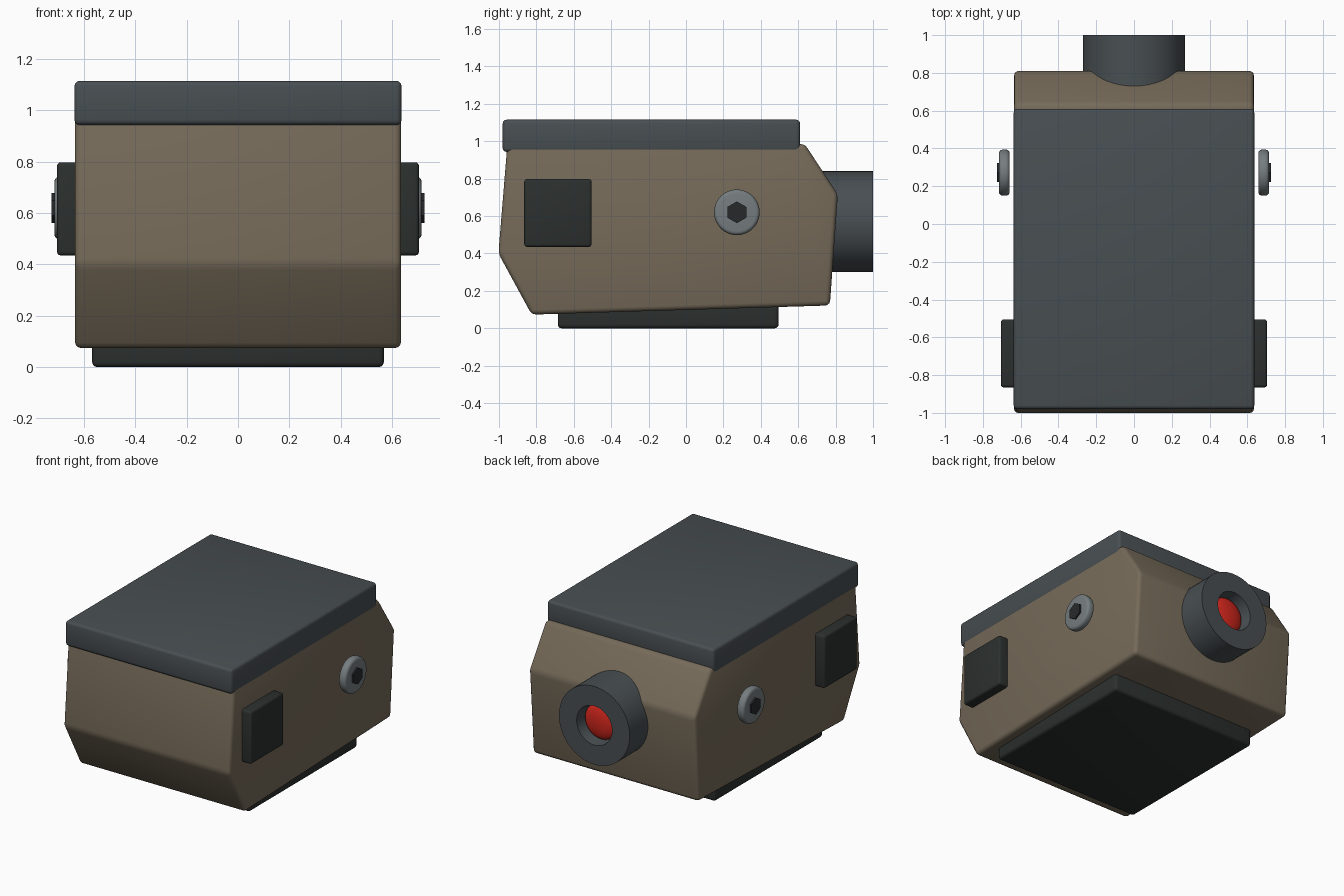
import bpy, bmesh, math
from mathutils import Matrix, Vector

if "Cube" in bpy.data.objects:
    bpy.data.objects.remove(bpy.data.objects["Cube"])


def material(name, r, g, b):
    m = bpy.data.materials.new(name)
    m.diffuse_color = (r, g, b, 1)
    m.use_nodes = True
    m.node_tree.nodes["Principled BSDF"].inputs["Base Color"].default_value = m.diffuse_color
    return m


TAN = material("tan_paint", 0.18, 0.145, 0.10)
SLATE = material("slate", 0.065, 0.077, 0.085)
BLACK = material("black_rubber", 0.024, 0.029, 0.027)
STEEL = material("steel", 0.18, 0.205, 0.215)
SOCKET = material("socket_dark", 0.02, 0.022, 0.024)
RED = material("red_glass", 0.65, 0.02, 0.012)


def finish(bm, name, mat, bevel=0.0):
    """Bevel, clean up, link and shade a part."""
    if bevel:
        bmesh.ops.bevel(bm, geom=bm.edges[:], offset=bevel, segments=3,
                        profile=0.5, affect='EDGES', clamp_overlap=True)
    bmesh.ops.recalc_face_normals(bm, faces=bm.faces[:])
    mesh = bpy.data.meshes.new(name)
    bm.to_mesh(mesh)
    bm.free()
    mesh.materials.append(mat)
    ob = bpy.data.objects.new(name, mesh)
    bpy.context.collection.objects.link(ob)
    bpy.ops.object.select_all(action='DESELECT')
    ob.select_set(True)
    bpy.context.view_layer.objects.active = ob
    bpy.ops.object.shade_smooth_by_angle(angle=math.radians(35))
    return ob


def box(name, mat, lo, hi, bevel):
    lo, hi = Vector(lo), Vector(hi)
    bm = bmesh.new()
    bmesh.ops.create_cube(bm, size=1, matrix=Matrix.Translation((lo + hi) / 2)
                          @ Matrix.Diagonal((*(hi - lo), 1)))
    return finish(bm, name, mat, bevel)


def lathe(name, mat, profile, center, steps=48, turn=0.0):
    """Spin (radius, depth) points round the y axis, then turn about z."""
    bm = bmesh.new()
    vs = [bm.verts.new((0, d, r)) for r, d in profile]
    es = [bm.edges.new(p) for p in zip(vs, vs[1:])]
    bmesh.ops.spin(bm, geom=vs + es, cent=(0, 0, 0), axis=(0, 1, 0),
                   angle=math.tau, steps=steps)
    bmesh.ops.remove_doubles(bm, verts=bm.verts[:], dist=1e-5)
    bm.transform(Matrix.Translation(center) @ Matrix.Rotation(turn, 4, 'Z'))
    return finish(bm, name, mat)


# Main housing: side profile (y, z) extruded across x
profile = [(-0.955, 0.985), (-1.003, 0.40), (-0.825, 0.073),
           (0.769, 0.122), (0.812, 0.715), (0.635, 0.985)]
bm = bmesh.new()
face = bm.faces.new([bm.verts.new((-0.635, y, z)) for y, z in profile])
ext = bmesh.ops.extrude_face_region(bm, geom=[face], use_keep_orig=True)
bmesh.ops.translate(bm, vec=(1.27, 0, 0),
                    verts=[g for g in ext["geom"] if isinstance(g, bmesh.types.BMVert)])
finish(bm, "housing", TAN, 0.025)

# Lid and foot plate
box("lid", SLATE, (-0.637, -0.98, 0.943), (0.637, 0.61, 1.115), 0.02)
box("foot_plate", BLACK, (-0.568, -0.685, 0.0), (0.568, 0.495, 0.16), 0.02)

# Rear barrel with a recessed mouth, and the domed lens inside it
CENTER = (0, 0, 0.57)
lathe("barrel", SLATE, [(0, 0.6), (0.27, 0.6), (0.27, 1.0), (0.135, 1.0),
                        (0.125, 0.92), (0, 0.92)], CENTER, 64)
dome = [(0.122 * math.cos(a), 0.921 + 0.04 * math.sin(a))
        for a in (i * math.pi / 16 for i in range(8))] + [(0, 0.961)]
lathe("lens", RED, [(0, 0.91), (0.122, 0.91)] + dome, CENTER)

# Side pads and screws, both sides
for side, s in (("right", 1), ("left", -1)):
    x0, x1 = sorted((s * 0.6, s * 0.705))
    box("side_pad_" + side, BLACK, (x0, -0.865, 0.435), (x1, -0.505, 0.798), 0.015)
    at, turn = (0, 0.272, 0.62), -s * math.pi / 2
    rim = [(0.102 + 0.02 * math.cos(a), y + 0.02 * math.sin(a))
           for y, start in ((0.678, -math.pi / 2), (0.695, 0))
           for a in (start + i * math.pi / 8 for i in range(5))]
    lathe("screw_head_" + side, STEEL, [(0, 0.658)] + rim + [(0, 0.715)], at, 48, turn)
    lathe("hex_socket_" + side, SOCKET,
          [(0, 0.69), (0.058, 0.69), (0.058, 0.726), (0, 0.726)], at, 6, turn)
